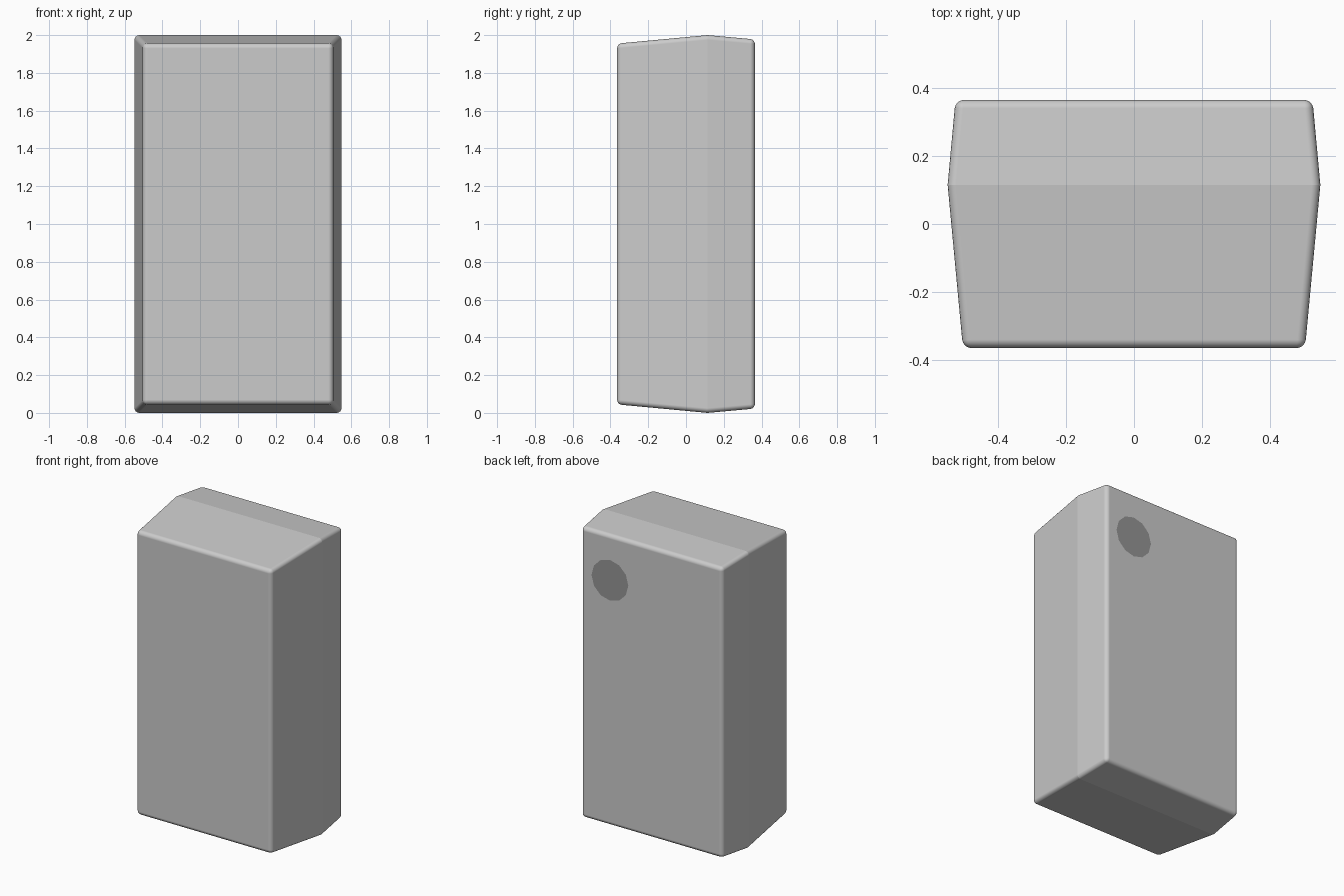
import bpy, bmesh, math
from mathutils import Matrix

if "Cube" in bpy.data.objects:
    bpy.data.objects.remove(bpy.data.objects["Cube"])

# Body: three rectangular rings lofted front to back, widest at the crease
rings = [(-0.365, 0.045), (0.115, 0.0), (0.365, 0.023)]  # y, inset
bm = bmesh.new()
loops = []
for y, inset in rings:
    hx, hz = 0.548 - inset, 1.0 - inset
    loops.append([bm.verts.new((sx * hx, y, 1 + sz * hz))
                  for sx, sz in ((-1, -1), (1, -1), (1, 1), (-1, 1))])
for a, b in zip(loops, loops[1:]):
    for i in range(4):
        j = (i + 1) % 4
        bm.faces.new((a[i], a[j], b[j], b[i]))
bm.faces.new(loops[0])
bm.faces.new(loops[-1])
bmesh.ops.recalc_face_normals(bm, faces=bm.faces)
for f in bm.faces:
    f.smooth = True
# Keep the shallow crease around the middle crisp
for i in range(4):
    bm.edges.get((loops[1][i], loops[1][(i + 1) % 4])).smooth = False
mesh = bpy.data.meshes.new("body")
bm.to_mesh(mesh)
bm.free()
body = bpy.data.objects.new("body", mesh)
bpy.context.collection.objects.link(body)

# Small rounded edges on everything but the crease
bevel = body.modifiers.new("rounded_edges", 'BEVEL')
bevel.width = 0.025
bevel.segments = 4
bevel.limit_method = 'ANGLE'
bevel.angle_limit = math.radians(30)
bevel.harden_normals = True

# Flat dark disc on the back, near the upper corner
bm = bmesh.new()
bmesh.ops.create_circle(bm, cap_ends=True, segments=12, radius=0.137,
                        matrix=Matrix.Translation((0.31, 0.367, 1.675))
                        @ Matrix.Rotation(-math.pi / 2, 4, 'X'))
mesh = bpy.data.meshes.new("rear_lens")
bm.to_mesh(mesh)
bm.free()
lens = bpy.data.objects.new("rear_lens", mesh)
bpy.context.collection.objects.link(lens)
dark = bpy.data.materials.new("dark_grey")
dark.diffuse_color = (0.3, 0.3, 0.3, 1)
dark.use_nodes = True
dark.node_tree.nodes["Principled BSDF"].inputs["Base Color"].default_value = dark.diffuse_color
mesh.materials.append(dark)
